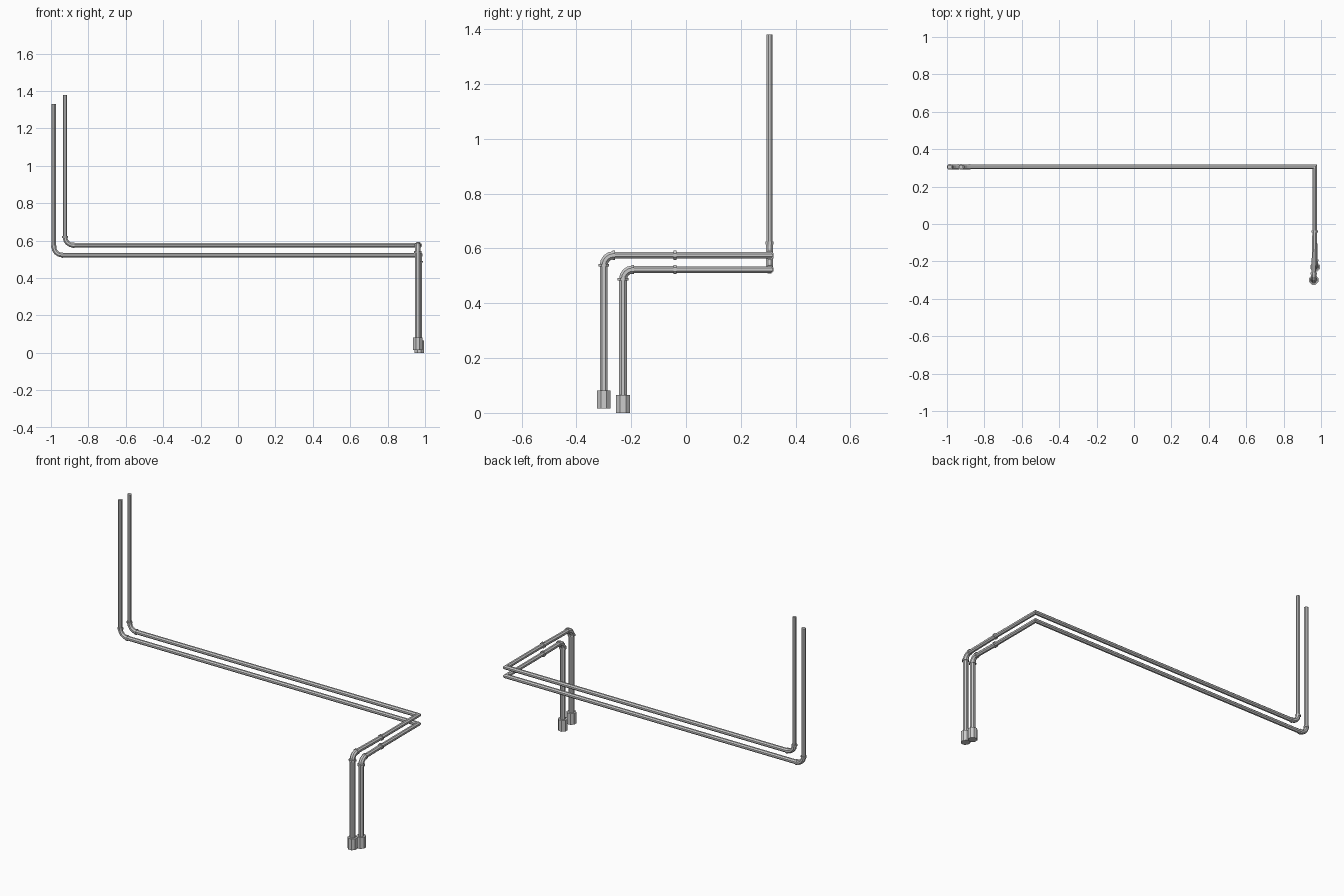
import bpy, bmesh, math
from mathutils import Vector

if "Cube" in bpy.data.objects:
    bpy.data.objects.remove(bpy.data.objects["Cube"])

SIDES = 8


def sweep(name, pts, r):
    """Sweep a polygon along a path, with mitred joints and capped ends."""
    pts = [Vector(p) for p in pts]
    d = (pts[1] - pts[0]).normalized()
    # profile flats line up with the world axes
    ref = Vector((1, 0, 0)) if abs(d.x) < 0.7 else Vector((0, 1, 0))
    u = (ref - d * ref.dot(d)).normalized()
    v = d.cross(u)
    ring = []
    for i in range(SIDES):
        a = 2 * math.pi * (i + 0.5) / SIDES
        ring.append(pts[0] + (u * math.cos(a) + v * math.sin(a)) * r)
    bm = bmesh.new()
    rows = [[bm.verts.new(p) for p in ring]]
    for k in range(1, len(pts)):
        d = (pts[k] - pts[k - 1]).normalized()
        n = d if k == len(pts) - 1 else (d + (pts[k + 1] - pts[k]).normalized()).normalized()
        # slide each corner along the run until it meets the mitre plane
        ring = [p + d * ((pts[k] - p).dot(n) / d.dot(n)) for p in ring]
        rows.append([bm.verts.new(p) for p in ring])
    for a, b in zip(rows, rows[1:]):
        for i in range(SIDES):
            j = (i + 1) % SIDES
            bm.faces.new((a[i], a[j], b[j], b[i]))
    bm.faces.new(rows[0][::-1])
    bm.faces.new(rows[-1])
    bmesh.ops.recalc_face_normals(bm, faces=bm.faces)
    me = bpy.data.meshes.new(name)
    bm.to_mesh(me)
    bm.free()
    ob = bpy.data.objects.new(name, me)
    bpy.context.collection.objects.link(ob)
    return ob


def collar(name, at, axis, r, length=0.010):
    h = Vector(axis) * length / 2
    sweep(name, (Vector(at) - h, Vector(at) + h), r)


def elbow(name, corner, d_in, d_out, bend, r):
    """Quarter bend; returns where it starts and ends."""
    c, a, b = Vector(corner), Vector(d_in), Vector(d_out)
    centre = c - a * bend + b * bend
    pts = []
    for i in range(5):
        t = math.pi / 2 * i / 4
        pts.append(centre - b * bend * math.cos(t) + a * bend * math.sin(t))
    sweep(name, pts, r)
    return pts[0], pts[-1]


X, Y, Z = Vector((1, 0, 0)), Vector((0, 1, 0)), Vector((0, 0, 1))
BACK, JOINT, CORNER_X = 0.305, -0.04, 0.966

# name, riser x, riser y, foot z, run height, far x, top z
pipes = [("upper", 0.961, -0.30, 0.016, 0.575, -0.925, 1.38),
         ("lower", 0.969, -0.23, 0.0, 0.523, -0.985, 1.33)]

for n, x, y, foot, h, far, top in pipes:
    # foot fitting and riser
    sweep(n + "_foot_fitting", ((x, y, foot), (x, y, foot + 0.066)), 0.027)
    s, e = elbow(n + "_front_elbow", (x, y, h), Z, Y, 0.036, 0.0155)
    sweep(n + "_riser", ((x, y, foot + 0.06), s), 0.0155)
    collar(n + "_riser_collar", s, Z, 0.021)
    collar(n + "_elbow_collar", e, Y, 0.018)
    # short run to the joint, then round the mitred corner
    joint = Vector((CORNER_X, JOINT, h))
    sweep(n + "_front_run", (e, joint), 0.0135)
    collar(n + "_joint_collar", joint, Y, 0.018)
    s, e = elbow(n + "_far_elbow", (far, BACK, h), -X, Z, 0.045, 0.0135)
    sweep(n + "_long_run", (joint, (CORNER_X, BACK, h), s), 0.0128)
    collar(n + "_run_collar", s, X, 0.016)
    collar(n + "_upright_collar", e, Z, 0.016)
    # far upright
    sweep(n + "_upright", (e, (far, BACK, top)), 0.0122)
